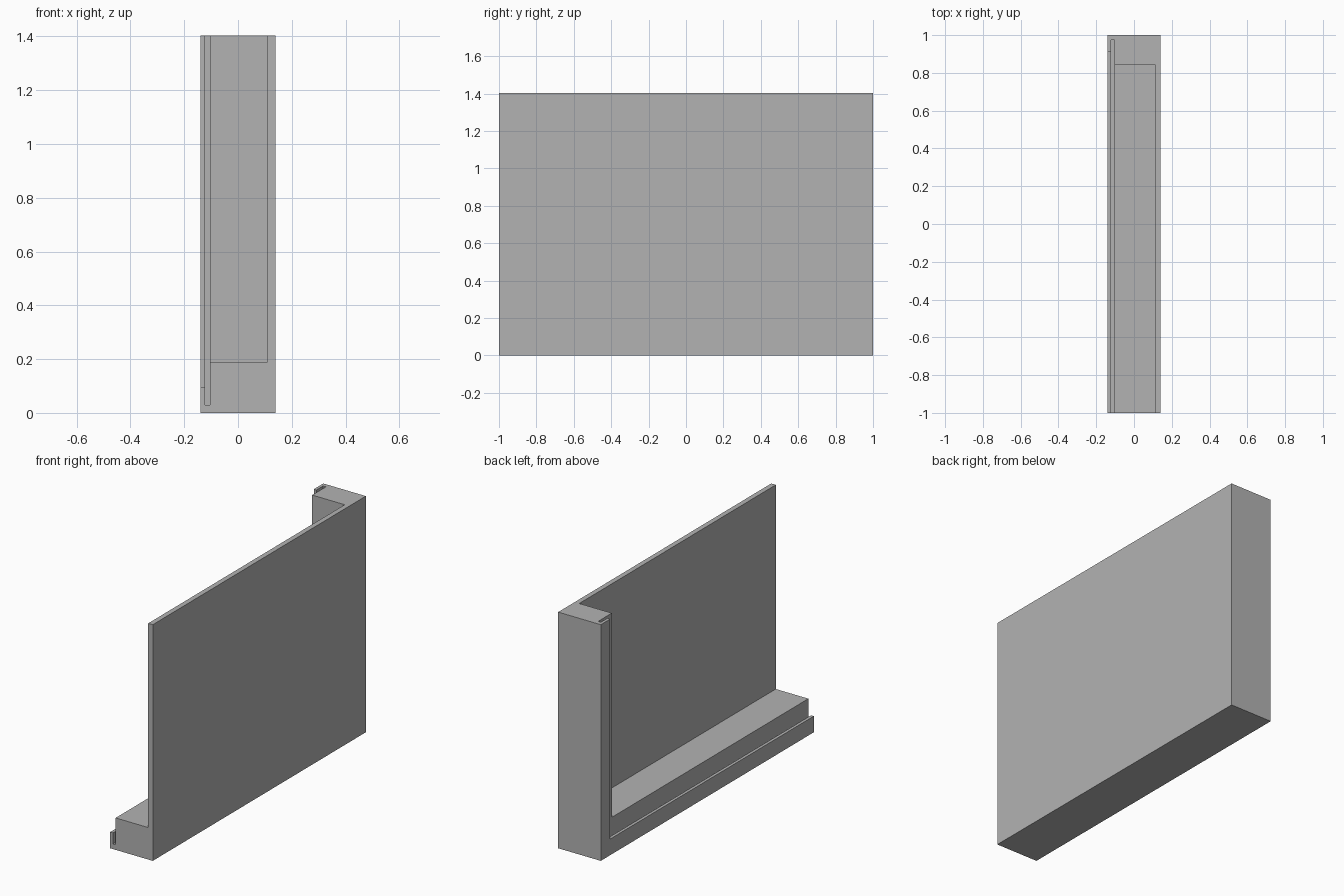
import bpy

cube = bpy.data.objects.get("Cube")
if cube:
    bpy.data.objects.remove(cube, do_unlink=True)

BACK_X, SLOT_X, LIP_X = 0.11, -0.104, -0.122   # depth of each step
HALF_X, HALF_Y, HEIGHT = 0.14, 1.0, 1.403
OUT = 2.0                                      # cutters overshoot the block

grey = bpy.data.materials.new("plain grey")
grey.use_nodes = True
grey.diffuse_color = (0.45, 0.45, 0.45, 1)
grey.node_tree.nodes["Principled BSDF"].inputs["Base Color"].default_value = grey.diffuse_color


def box(name, low, high):
    """Axis-aligned box between two corners."""
    mid = [(a + b) / 2 for a, b in zip(low, high)]
    bpy.ops.mesh.primitive_cube_add(size=1, location=mid)
    ob = bpy.context.object
    ob.name = name
    ob.scale = [b - a for a, b in zip(low, high)]
    bpy.ops.object.transform_apply(location=True, rotation=False, scale=True)
    ob.data.materials.append(grey)
    return ob


# Solid block: back panel, base and end post in one piece
frame = box("corner_frame", (-HALF_X, -HALF_Y, 0), (HALF_X, HALF_Y, HEIGHT))

# Recess, glass slot and lip opening, all open at the top and front end
cuts = {
    "recess_cutter": (-OUT, BACK_X, 0.845, 0.19),
    "slot_cutter": (LIP_X, SLOT_X, 0.974, 0.03),
    "lip_cutter": (-OUT, (LIP_X + SLOT_X) / 2, 0.911, 0.096),
}
for name, (x0, x1, y_end, z_floor) in cuts.items():
    cutter = box(name, (x0, -OUT, z_floor), (x1, y_end, OUT))
    cutter.hide_render = True
    bpy.context.view_layer.objects.active = frame
    mod = frame.modifiers.new(name, "BOOLEAN")
    mod.operation = "DIFFERENCE"
    mod.solver = "EXACT"
    mod.object = cutter
    bpy.ops.object.modifier_apply(modifier=mod.name)
    bpy.data.objects.remove(cutter, do_unlink=True)
